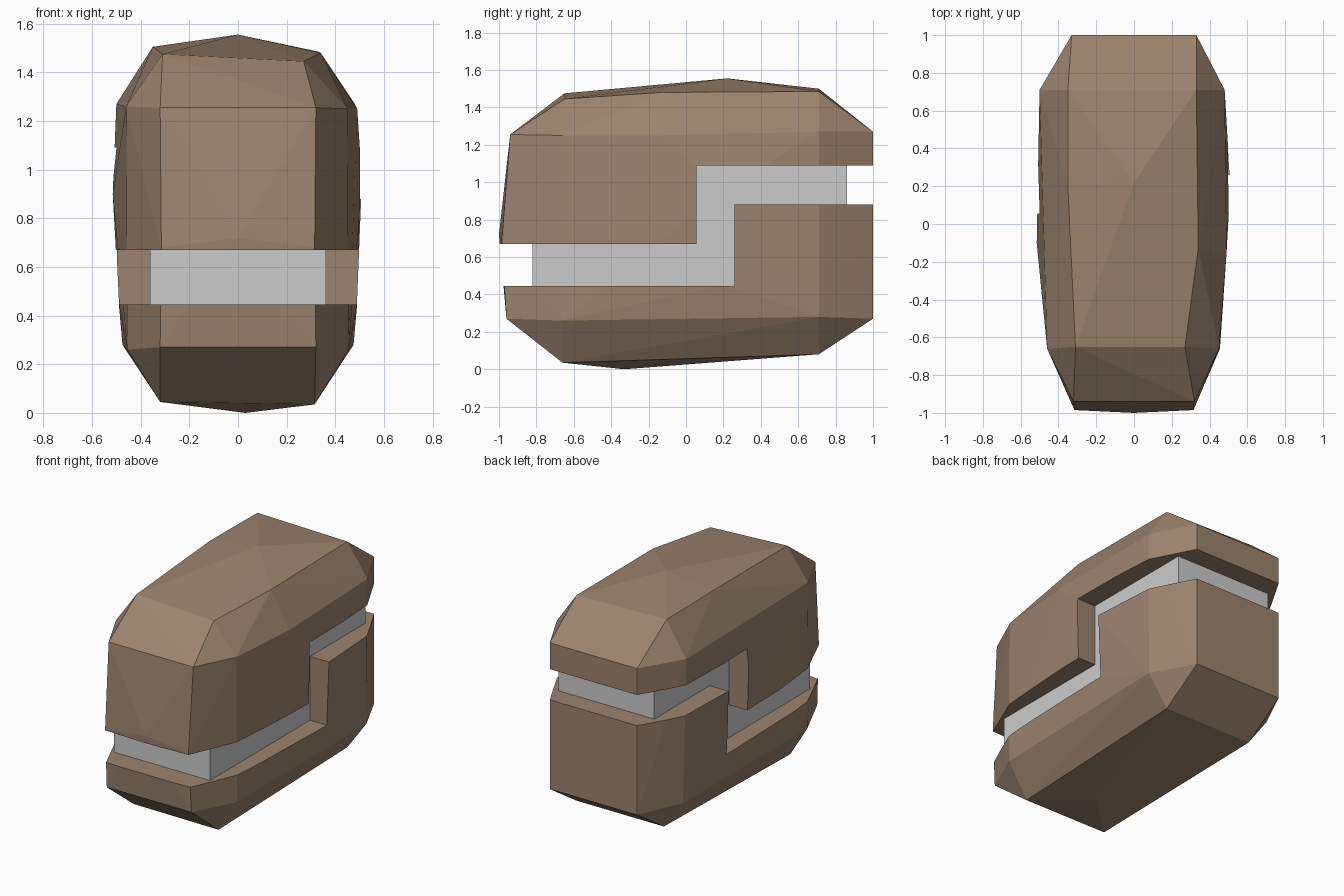
import bpy, bmesh

if "Cube" in bpy.data.objects:
    bpy.data.objects.remove(bpy.data.objects["Cube"])

def make_object(name, bm, mat=None):
    bmesh.ops.recalc_face_normals(bm, faces=bm.faces)
    me = bpy.data.meshes.new(name)
    bm.to_mesh(me)
    bm.free()
    ob = bpy.data.objects.new(name, me)
    bpy.context.collection.objects.link(ob)
    if mat:
        me.materials.append(mat)
    return ob

def prism(name, profile, half_width, mat=None):
    """Side (y, z) profile extruded across x."""
    bm = bmesh.new()
    face = bm.faces.new([bm.verts.new((-half_width, y, z)) for y, z in profile])
    out = bmesh.ops.extrude_face_region(bm, geom=[face])
    verts = [g for g in out["geom"] if isinstance(g, bmesh.types.BMVert)]
    bmesh.ops.translate(bm, verts=verts, vec=(2 * half_width, 0, 0))
    return make_object(name, bm, mat)

def boulder(name, mat):
    """Faceted, slightly irregular block with chamfered edges."""
    pts = [(0, -1, 0.72), (0, 0.22, 1.555), (0.03, -0.33, 0),
           (-0.31, -0.65, 1.475), (0.27, -0.65, 1.445),
           (-0.35, 0.71, 1.5), (0.33, 0.71, 1.485),
           (-0.35, 0.2, 1.505), (0.34, -0.13, 1.48),
           (-0.32, -0.67, 0.045), (0.315, -0.66, 0.035),
           (-0.5, 0.71, 1.27), (0.48, 0.71, 1.27),
           (-0.46, -0.66, 1.26), (0.45, -0.66, 1.25),
           (0.49, -0.15, 1.25), (-0.515, -0.1, 0.9), (0.51, 0.2, 0.95)]
    for s in (-1, 1):
        pts += [(s * 0.32, -0.94, 1.255), (s * 0.32, -0.96, 0.27), (s * 0.315, -0.985, 0.68),
                (s * 0.33, 1, 1.27), (s * 0.33, 1, 0.27), (s * 0.33, 0.71, 0.08),
                (s * 0.455, -0.66, 0.26), (s * 0.475, 0.71, 0.28), (s * 0.49, 0.2, 0.45)]
    bm = bmesh.new()
    for p in pts:
        bm.verts.new(p)
    out = bmesh.ops.convex_hull(bm, input=bm.verts)
    junk = [v for v in bm.verts if not v.link_faces]
    bmesh.ops.delete(bm, geom=junk, context='VERTS')
    return make_object(name, bm, mat)

stone = bpy.data.materials.new("stone")
stone.diffuse_color = (0.33, 0.23, 0.16, 1)
stone.use_nodes = True
stone.node_tree.nodes["Principled BSDF"].inputs["Base Color"].default_value = stone.diffuse_color

# Stepped gap edges, front to back
upper_edge = [(-1.2, 0.67), (0.055, 0.67), (0.055, 1.09), (1.2, 1.09)]
lower_edge = [(-1.2, 0.445), (0.26, 0.445), (0.26, 0.88), (1.2, 0.88)]

# Two interlocking stone halves
halves = {"upper_stone": upper_edge + [(1.2, 2), (-1.2, 2)],
          "lower_stone": lower_edge + [(1.2, -0.5), (-1.2, -0.5)]}
for name, profile in halves.items():
    half = boulder(name, stone)
    cutter = prism(name + "_cutter", profile, 1)
    mod = half.modifiers.new("split", 'BOOLEAN')
    mod.operation = 'INTERSECT'
    mod.solver = 'EXACT'
    mod.object = cutter
    bpy.context.view_layer.objects.active = half
    bpy.ops.object.modifier_apply(modifier=mod.name)
    bpy.data.objects.remove(cutter)

# Grey stepped core filling the gap
clamp = lambda prof: [(max(-0.82, min(0.86, y)), z) for y, z in prof]
prism("core", clamp(upper_edge) + clamp(lower_edge)[::-1], 0.362)
